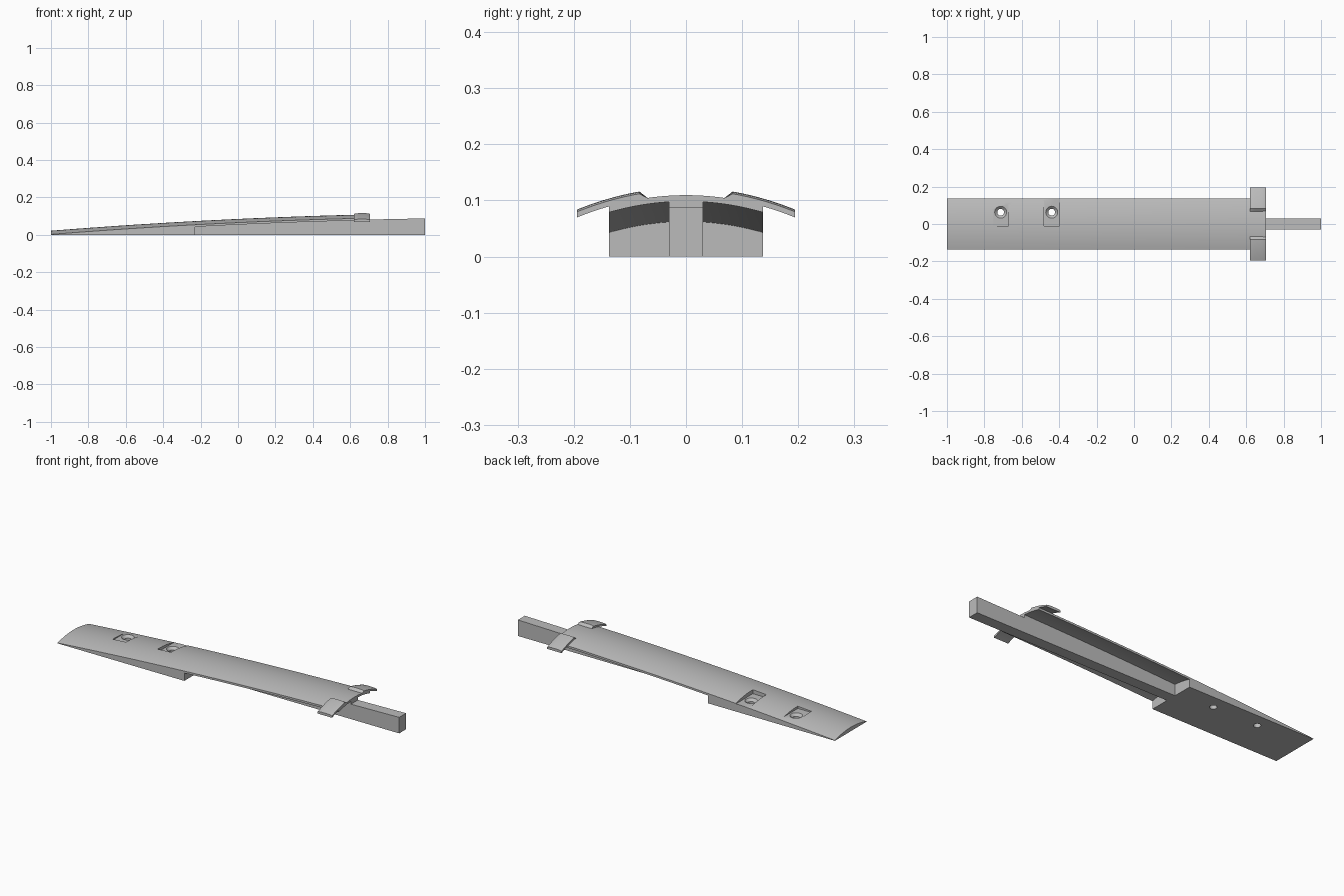
import bpy, bmesh, math

if "Cube" in bpy.data.objects:
    bpy.data.objects.remove(bpy.data.objects["Cube"])

grey = bpy.data.materials.new("plain grey")
grey.use_nodes = True
grey.diffuse_color = (0.5, 0.5, 0.5, 1)
grey.node_tree.nodes["Principled BSDF"].inputs["Base Color"].default_value = (0.5, 0.5, 0.5, 1)

HALF, STEM, STEP, END, TIP = 0.137, 0.03, -0.23, 0.707, 1.0


def crown(x):
    """Height of the bowed top along the centre line."""
    t = x + 1
    return 0.022 + 0.0797 * t - 0.0167 * t * t


def drop(y):
    """How far the arched cross-section falls away from the centre line."""
    return y * y / 0.96


def span(a, b, n):
    return [a + (b - a) * i / n for i in range(n + 1)]


def loft(name, stations, section):
    """Skin closed (y, z) sections along x and cap both ends."""
    bm = bmesh.new()
    rings = [[bm.verts.new((x, y, z)) for y, z in section(x)] for x in stations]
    for a, b in zip(rings, rings[1:]):
        for i in range(len(a)):
            j = (i + 1) % len(a)
            bm.faces.new((a[i], a[j], b[j], b[i]))
    bm.faces.new(rings[0])
    bm.faces.new(rings[-1])
    bmesh.ops.recalc_face_normals(bm, faces=bm.faces)
    mesh = bpy.data.meshes.new(name)
    bm.to_mesh(mesh)
    bm.free()
    obj = bpy.data.objects.new(name, mesh)
    bpy.context.collection.objects.link(obj)
    mesh.materials.append(grey)
    return obj


def smooth(obj):
    bpy.ops.object.select_all(action="DESELECT")
    obj.select_set(True)
    bpy.context.view_layer.objects.active = obj
    bpy.ops.object.shade_smooth_by_angle(angle=math.radians(25))


def arch(x, half, base):
    """Arched top over a lower edge given by base(y)."""
    ys = span(-half, half, 24)
    return [(y, crown(x) - drop(y)) for y in ys] + [(y, base(y)) for y in reversed(ys)]


def box_section(y0, y1, z0, z1):
    return [(y0, z0), (y1, z0), (y1, z1), (y0, z1)]


# Solid wedge base and the thin arched shell that continues it
base = loft("wedge_base", span(-1, STEP, 20), lambda x: arch(x, HALF, lambda y: 0))
shell = loft("arched_shell", span(STEP, END - 0.087, 24),
             lambda x: arch(x, HALF, lambda y: crown(x) - drop(y) - 0.011))
smooth(shell)

# Band at the end of the shell, carrying the side tabs
band = loft("end_band", span(END - 0.087, END, 3),
            lambda x: arch(x, HALF, lambda y: crown(x) - drop(y) - 0.011))
smooth(band)

# Central stem, and the rib joining it to the shell
loft("stem", [STEP, TIP], lambda x: box_section(-STEM, STEM, 0, min(0.088, crown(x) - 0.011)))
loft("stem_rib", span(STEP, END, 24),
     lambda x: box_section(-STEM, STEM, 0.03, crown(x) - 0.007))

# Side tabs: raised arched plates with a slanted inner end
for side, label in ((1, "rear"), (-1, "front")):
    def tab_section(x):
        u = (x - END + 0.0435) / 0.0435
        thick = 0.014 - 0.004 * u ** 4
        ys = span(0.083, 0.194, 12)
        top = [(side * y, 0.109 + thick - drop(y)) for y in ys]
        low = [(side * y, 0.109 - drop(y)) for y in reversed(ys)]
        return [(side * 0.068, 0.104)] + top + low
    smooth(loft(label + "_side_tab", span(END - 0.087, END, 10), tab_section))


# Screw pockets: level seat, countersink and through hole
def cut(target, cutter):
    mod = target.modifiers.new(cutter.name, "BOOLEAN")
    mod.operation = "DIFFERENCE"
    mod.solver = "EXACT"
    mod.object = cutter
    bpy.context.view_layer.objects.active = target
    bpy.ops.object.modifier_apply(modifier=mod.name)
    bpy.data.objects.remove(cutter)


for x, floor in ((-0.713, 0.034), (-0.44, 0.042)):
    cut(base, loft("pocket_cutter", [x - 0.041, x + 0.041],
                   lambda s: box_section(-0.01, 0.2, floor, 0.2)))
    bpy.ops.mesh.primitive_cone_add(vertices=32, radius1=0.018, radius2=0.033, depth=0.014,
                                    location=(x, 0.063, floor - 0.006))
    cut(base, bpy.context.object)
    bpy.ops.mesh.primitive_cylinder_add(vertices=32, radius=0.018, depth=0.3,
                                        location=(x, 0.063, 0))
    cut(base, bpy.context.object)
smooth(base)
